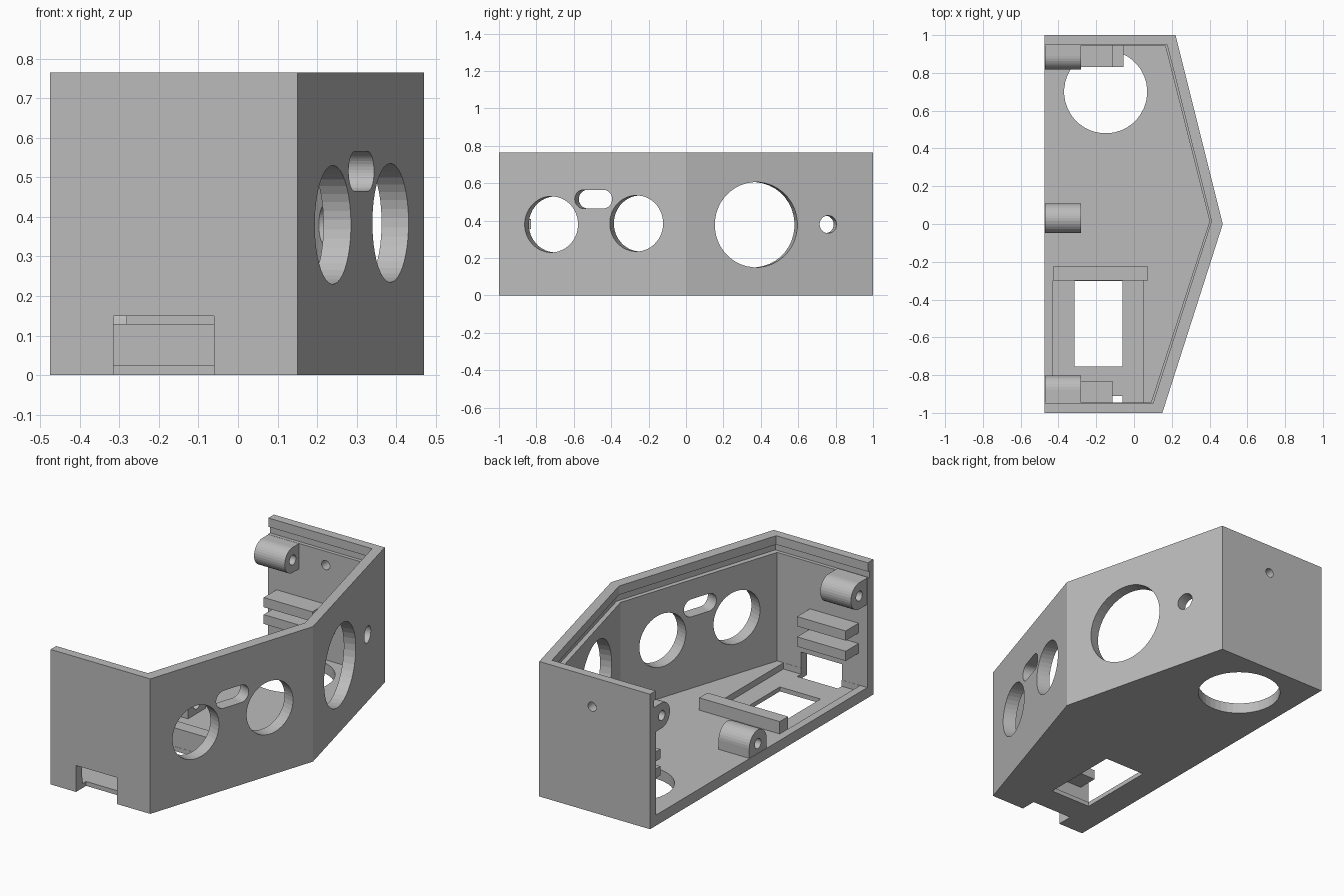
import bpy, bmesh
from math import sin, cos, pi, atan

cube = bpy.data.objects.get("Cube")
if cube:
    bpy.data.objects.remove(cube, do_unlink=True)

grey = bpy.data.materials.new("plain grey")
grey.use_nodes = True
grey.diffuse_color = (0.5, 0.5, 0.5, 1)
grey.node_tree.nodes["Principled BSDF"].inputs["Base Color"].default_value = (0.5, 0.5, 0.5, 1)

# Axis along which a flat outline is extruded
PLACE = {"x": lambda a, b, t: (t, a, b),
         "y": lambda a, b, t: (a, t, b),
         "z": lambda a, b, t: (a, b, t)}


def prism(name, outline, axis, lo, hi):
    bm = bmesh.new()
    ends = [[bm.verts.new(PLACE[axis](a, b, t)) for a, b in outline] for t in (lo, hi)]
    n = len(outline)
    for ring in ends:
        bm.faces.new(ring)
    for i in range(n):
        j = (i + 1) % n
        bm.faces.new((ends[0][i], ends[0][j], ends[1][j], ends[1][i]))
    bmesh.ops.recalc_face_normals(bm, faces=bm.faces)
    mesh = bpy.data.meshes.new(name)
    bm.to_mesh(mesh)
    bm.free()
    mesh.materials.append(grey)
    obj = bpy.data.objects.new(name, mesh)
    bpy.context.collection.objects.link(obj)
    return obj


def box(name, x0, x1, y0, y1, z0, z1):
    return prism(name, [(x0, y0), (x1, y0), (x1, y1), (x0, y1)], "z", z0, z1)


def pill(a, b, r, stretch=0, n=40):
    """Circle outline, or a slot when stretched along its first axis."""
    pts = []
    for i in range(n):
        t = 2 * pi * (i + 0.5) / n
        side = stretch if cos(t) > 0 else -stretch
        pts.append((a + side + r * cos(t), b + r * sin(t)))
    return pts


def cut(target, cutter):
    cutter.hide_render = True
    mod = target.modifiers.new("cut", "BOOLEAN")
    mod.operation = "DIFFERENCE"
    mod.solver = "EXACT"
    mod.object = cutter
    bpy.context.view_layer.objects.active = target
    bpy.ops.object.modifier_apply(modifier=mod.name)
    bpy.data.objects.remove(cutter, do_unlink=True)


# Five-sided shell, open at the top and along the -x side
shell = prism("enclosure_shell",
              [(-0.475, -1), (0.15, -1), (0.47, 0), (0.22, 1), (-0.475, 1)], "z", 0, 0.765)


def cavity(grow, end, lo, hi):
    pts = [(-0.6, -end), (0.09 + grow, -end), (0.4 + grow, 0.015),
           (0.165 + grow, end), (-0.6, end)]
    cut(shell, prism("cavity", pts, "z", lo, hi))


cavity(0, 0.945, 0.06, 0.68)         # main room
cavity(0.025, 0.965, 0.675, 0.715)   # sliding lid groove
cavity(0.01, 0.95, 0.71, 0.9)        # opening above the groove

# Floor pocket, window, cable notch and round floor opening
cut(shell, box("pocket", -0.43, 0.05, -0.944, -0.3, 0.025, 0.1))
cut(shell, box("window", -0.315, -0.06, -0.755, -0.301, -0.1, 0.1))
cut(shell, box("notch", -0.315, -0.06, -1.1, -0.91, -0.1, 0.15))
cut(shell, prism("floor_hole", pill(-0.15, 0.7, 0.22), "z", -0.1, 0.2))

# Openings through the two slanted walls: y, z, radius, slot half stretch
for y, z, r, stretch in ((-0.72, 0.38, 0.15, 0), (-0.265, 0.385, 0.15, 0),
                         (-0.495, 0.515, 0.05, 0.055),
                         (0.375, 0.378, 0.228, 0), (0.76, 0.38, 0.047, 0)):
    cutter = prism("wall_hole", pill(0, 0, r, stretch), "x", -0.14, 0.1)
    slope = 0.32 if y < 0 else -0.25
    cutter.location = (0.47 + slope * y, y, z)
    cutter.rotation_euler.z = -atan(slope)
    bpy.context.view_layer.update()
    cut(shell, cutter)

# Small hole in the rear end wall
cut(shell, prism("end_hole", pill(-0.112, 0.597, 0.026), "y", 0.9, 1.1))


# Screw bosses: rounded nose on a block rooted in the floor or a wall
def boss(name, y, z, r, dy, dz, root):
    pts = []
    for i in range(17):
        t = pi * (i / 16 - 0.5)
        c, s = r * cos(t), r * sin(t)
        pts.append((y + dy * c - dz * s, z + dz * c + dy * s))
    for s in (r, -r):
        pts.append((y - dy * root - dz * s, z - dz * root + dy * s))
    body = prism(name, pts, "x", -0.472, -0.28)
    cut(body, prism("screw_hole", pill(y, z, 0.028, n=24), "x", -0.6, -0.1))


boss("floor_boss", 0.03, 0.114, 0.078, 0, 1, 0.07)
boss("front_boss", -0.877, 0.604, 0.075, 1, 0, 0.08)
boss("rear_boss", 0.89, 0.602, 0.072, -1, 0, 0.07)

# Board rails on both end walls, and the stop bar on the floor
box("front_upper_rail", -0.42, -0.115, -0.96, -0.83, 0.355, 0.41)
box("front_lower_rail", -0.42, -0.115, -0.96, -0.83, 0.24, 0.295)
box("rear_upper_rail", -0.42, -0.115, 0.83, 0.96, 0.32, 0.375)
box("rear_lower_rail", -0.42, -0.055, 0.83, 0.96, 0.225, 0.278)
box("floor_stop_bar", -0.43, 0.075, -0.3, -0.225, 0.05, 0.13)
